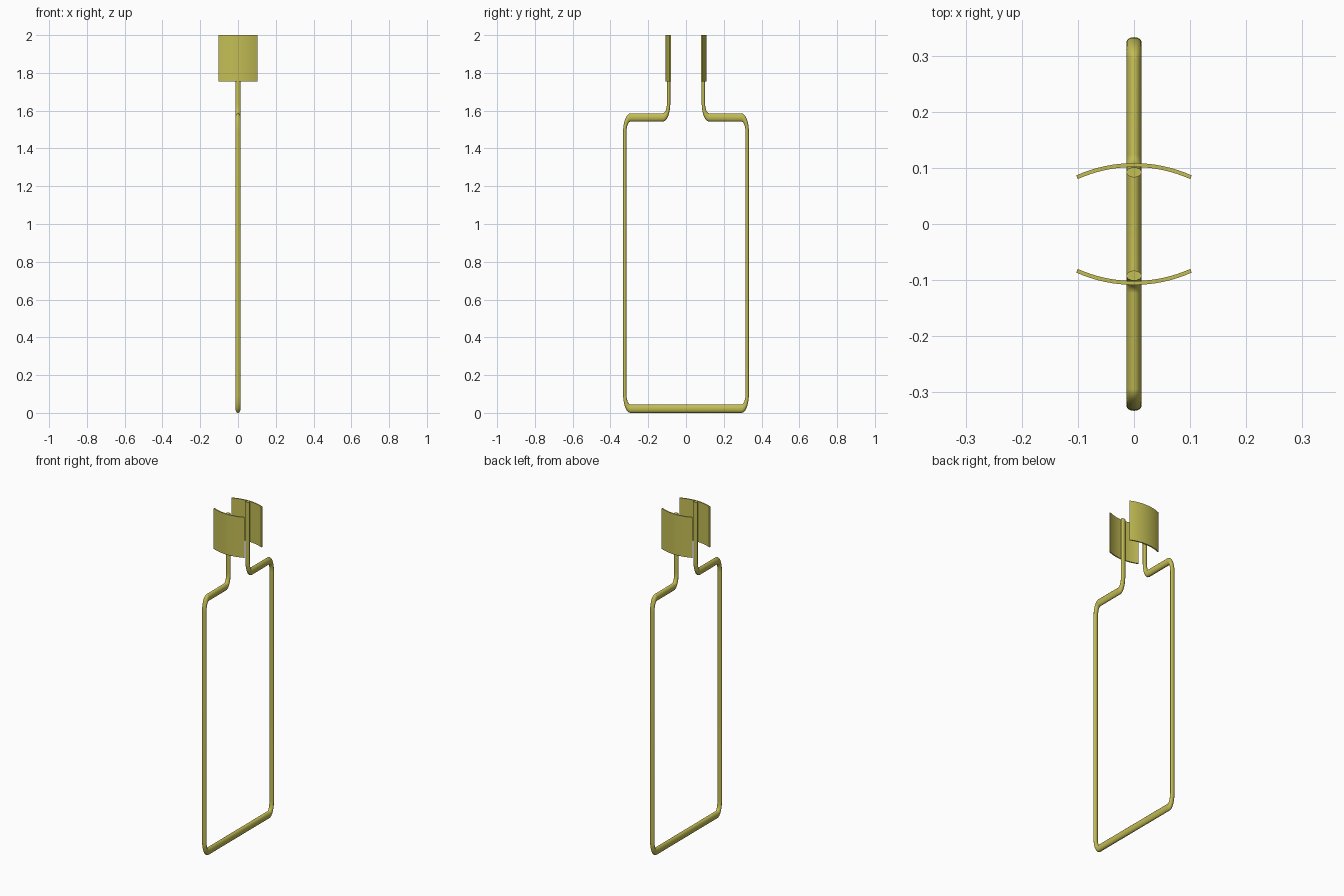
import bpy, bmesh, math
from mathutils import Vector

if "Cube" in bpy.data.objects:
    bpy.data.objects.remove(bpy.data.objects["Cube"])

gold = bpy.data.materials.new("yellow_metal")
gold.diffuse_color = (0.55, 0.51, 0.09, 1)
gold.use_nodes = True
gold.node_tree.nodes["Principled BSDF"].inputs["Base Color"].default_value = gold.diffuse_color

SX, SY, SZ = 1.36, 0.9, 2.2   # stretch that makes the wire section oval
WIRE, BEND = 0.01, 0.034      # wire and bend radius before stretching


def finish(ob):
    ob.data.materials.append(gold)
    bpy.ops.object.select_all(action='DESELECT')
    ob.select_set(True)
    bpy.context.view_layer.objects.active = ob
    if ob.type == 'CURVE':
        bpy.ops.object.convert(target='MESH')
    bpy.ops.object.transform_apply(location=False, rotation=False, scale=True)
    bpy.ops.object.shade_smooth_by_angle(angle=math.radians(35))


def rounded(points, r, steps=6):
    """Replace each inner corner of a right-angled path by an arc."""
    out = [points[0]]
    for a, p, b in zip(points, points[1:], points[2:]):
        u, v = (a - p).normalized(), (b - p).normalized()
        for i in range(steps + 1):
            t = math.pi / 2 * i / steps
            out.append(p + u * r * (1 - math.sin(t)) + v * r * (1 - math.cos(t)))
    return out + [points[-1]]


# Wire frame: one bent rod, open at the neck
half = [(0.092, 2.0), (0.092, 1.564), (0.324, 1.564), (0.324, 0.022)]
yz = half + [(-y, z) for y, z in reversed(half)]
path = rounded([Vector((0, y / SY, z / SZ)) for y, z in yz], BEND)
curve = bpy.data.curves.new("wire_frame", 'CURVE')
curve.dimensions = '3D'
curve.bevel_depth = WIRE
curve.bevel_resolution = 6
curve.use_fill_caps = True
spline = curve.splines.new('POLY')
spline.points.add(len(path) - 1)
for pt, co in zip(spline.points, path):
    pt.co = (*co, 1)
frame = bpy.data.objects.new("wire_frame", curve)
bpy.context.collection.objects.link(frame)
frame.scale = (SX, SY, SZ)
finish(frame)

# Curved grip plates on the two neck rods
R, T, Y_OUT, HALF_W, Z0, Z1, N = 0.252, 0.007, 0.1085, 0.103, 1.754, 2.0, 16
A = math.asin(HALF_W / R)
for name, side in (("front_plate", -1), ("back_plate", 1)):
    bm = bmesh.new()
    angles = [-A + 2 * A * i / N for i in range(N + 1)]
    rows = []
    for a in angles:
        rows.append([bm.verts.new((r * math.sin(a),
                                   side * (Y_OUT - R + r * math.cos(a)), z))
                     for r, z in ((R, Z0), (R, Z1), (R - T, Z1), (R - T, Z0))])
    for p, q in zip(rows, rows[1:]):
        for k in range(4):
            j = (k + 1) % 4
            bm.faces.new((p[k], p[j], q[j], q[k]))
    bm.faces.new(rows[0])
    bm.faces.new(rows[-1])
    bmesh.ops.recalc_face_normals(bm, faces=bm.faces)
    mesh = bpy.data.meshes.new(name)
    bm.to_mesh(mesh)
    bm.free()
    plate = bpy.data.objects.new(name, mesh)
    bpy.context.collection.objects.link(plate)
    finish(plate)
